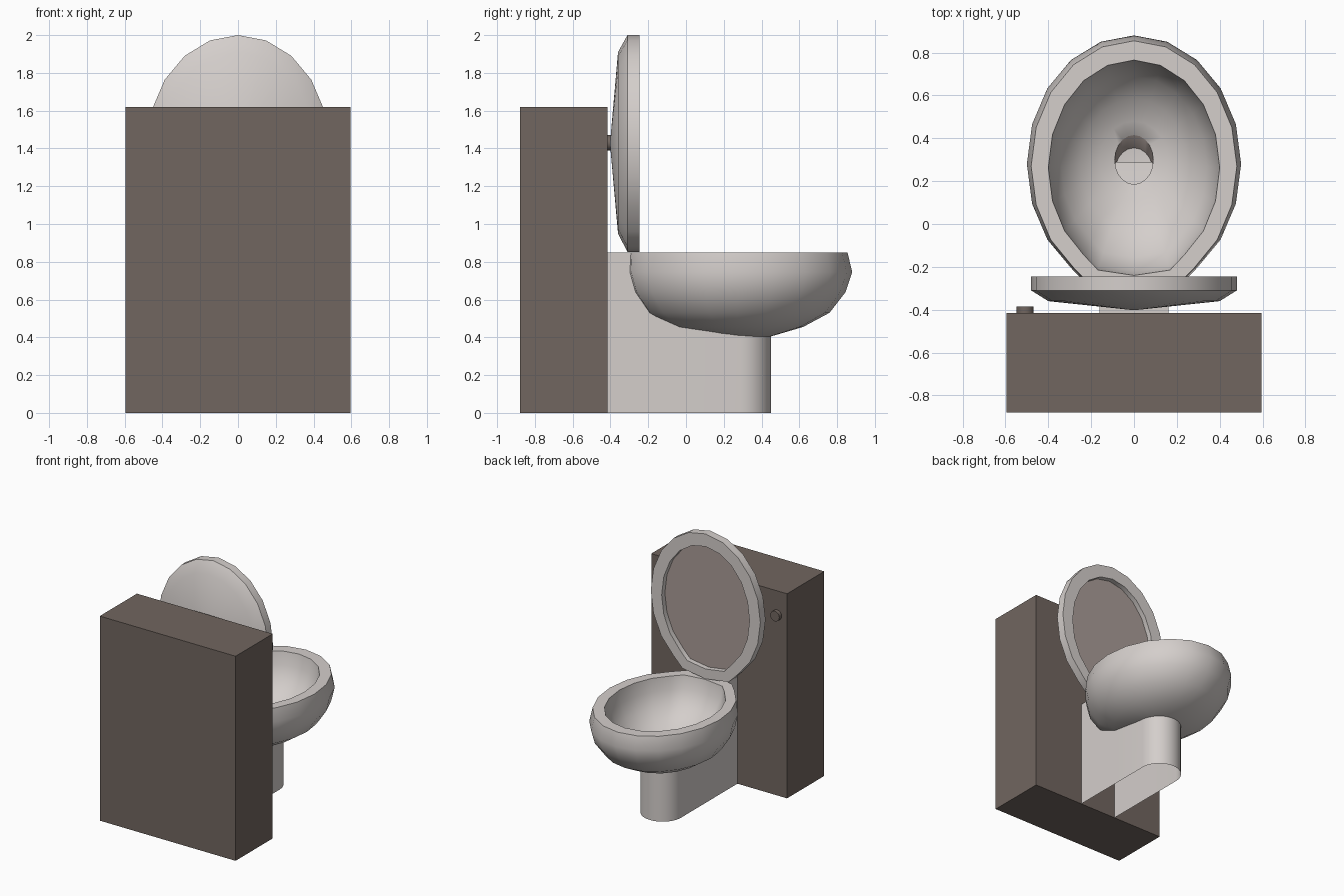
import bpy, bmesh, math

if "Cube" in bpy.data.objects:
    bpy.data.objects.remove(bpy.data.objects["Cube"])


def material(name, rgb):
    m = bpy.data.materials.new(name)
    m.diffuse_color = (*rgb, 1)
    m.use_nodes = True
    m.node_tree.nodes["Principled BSDF"].inputs["Base Color"].default_value = m.diffuse_color
    return m


CERAMIC = material("pale ceramic", (0.66, 0.62, 0.60))
BROWN = material("dark brown", (0.165, 0.132, 0.115))
TAUPE = material("taupe", (0.40, 0.335, 0.31))


def finish(name, bm, mats, angle=40):
    bmesh.ops.recalc_face_normals(bm, faces=bm.faces)
    me = bpy.data.meshes.new(name)
    bm.to_mesh(me)
    bm.free()
    for m in mats:
        me.materials.append(m)
    ob = bpy.data.objects.new(name, me)
    bpy.context.collection.objects.link(ob)
    bpy.ops.object.select_all(action='DESELECT')
    ob.select_set(True)
    bpy.context.view_layer.objects.active = ob
    bpy.ops.object.shade_smooth_by_angle(angle=math.radians(angle))
    return ob


def egg(rx, far, near, squared=True):
    """20-sided oval whose near end is blunt"""
    c, r = (far + near) / 2, (far - near) / 2
    pts = []
    for i in range(20):
        a = math.tau * i / 20
        u, v = math.sin(a), math.cos(a)
        if squared and i in (9, 11):
            u, v = math.copysign(0.42, u), -0.95
        pts.append((rx * u, c + r * v))
    return pts


def loft(bm, rings):
    """Closed skin through the rings; returns the faces of each band and the caps"""
    rows = [[bm.verts.new(p) for p in r] for r in rings]
    bands = [[bm.faces.new(rows[0])]]
    for a, b in zip(rows, rows[1:]):
        n = len(a)
        bands.append([bm.faces.new((a[i], a[(i + 1) % n], b[(i + 1) % n], b[i])) for i in range(n)])
    bands.append([bm.faces.new(rows[-1])])
    return bands


def paint(bands, index):
    for band in bands:
        for f in band:
            f.material_index = index


# Bowl: drain floor, drain, inner wall, rim, outer wall (z, half width, far y, near y)
inner = [(0.36, 0.09, 0.32, 0.09), (0.48, 0.09, 0.415, 0.185), (0.50, 0.16, 0.48, 0.11),
         (0.55, 0.25, 0.585, -0.03), (0.64, 0.34, 0.69, -0.155), (0.75, 0.385, 0.745, -0.222),
         (0.85, 0.40, 0.765, -0.24)]
outer = [(0.85, 0.48, 0.855, -0.315), (0.745, 0.50, 0.88, -0.32), (0.64, 0.48, 0.845, -0.29),
         (0.53, 0.41, 0.76, -0.215), (0.455, 0.30, 0.62, -0.085), (0.405, 0.15, 0.45, 0.2)]
bm = bmesh.new()
rings = [[(x, y, z) for x, y in egg(rx, f, n, k > 2)]
         for k, (z, rx, f, n) in enumerate(inner + outer)]
paint(loft(bm, rings)[:2], 1)
finish("bowl", bm, [CERAMIC, TAUPE])

# Raised lid: recessed panel, rim, edge, shallow cone back (y, half width, top z, bottom z)
lid = [(-0.285, 0.385, 1.90, 0.93), (-0.245, 0.385, 1.90, 0.93), (-0.245, 0.48, 2.0, 0.852),
       (-0.31, 0.48, 2.0, 0.852), (-0.36, 0.40, 1.91, 0.95), (-0.402, 0.004, 1.43, 1.42)]
bm = bmesh.new()
bands = loft(bm, [[(x, y, z) for x, z in egg(rx, t, b)] for y, rx, t, b in lid])
paint(bands[:1], 1)
finish("lid", bm, [CERAMIC, TAUPE])

# Pedestal: U-shaped shell, open below, rising behind the bowl
W = 0.16
side = [(-0.415, 0.848), (-0.285, 0.848), (-0.25, 0.67), (-0.15, 0.55), (0.0, 0.475), (0.29, 0.43)]
path = [(W, y, t) for y, t in side]
path += [(W * math.cos(a), 0.29 + W * math.sin(a), 0.43) for a in
         [math.pi * i / 20 for i in range(1, 20)]]
path += [(-W, y, t) for y, t in reversed(side)]
bm = bmesh.new()
low = [bm.verts.new((x, y, 0)) for x, y, t in path]
top = [bm.verts.new(p) for p in path]
for i in range(len(path) - 1):
    bm.faces.new((low[i], low[i + 1], top[i + 1], top[i]))
for i in range(len(side) - 1):
    bm.faces.new((top[i], top[i + 1], top[-2 - i], top[-1 - i]))
finish("pedestal", bm, [CERAMIC])

# Cistern cabinet
bm = bmesh.new()
x, y0, y1 = 0.595, -0.88, -0.415
base = [(-x, y0), (x, y0), (x, y1), (-x, y1)]
loft(bm, [[(px, py, z) for px, py in base] for z in (0, 1.62)])
finish("cistern", bm, [BROWN])

# Flush button
bm = bmesh.new()
circle = [(math.cos(math.tau * i / 20), math.sin(math.tau * i / 20)) for i in range(20)]
loft(bm, [[(-0.508 + 0.04 * c, y, 1.43 + 0.04 * s) for c, s in circle] for y in (-0.42, -0.385)])
finish("flush_button", bm, [BROWN])
